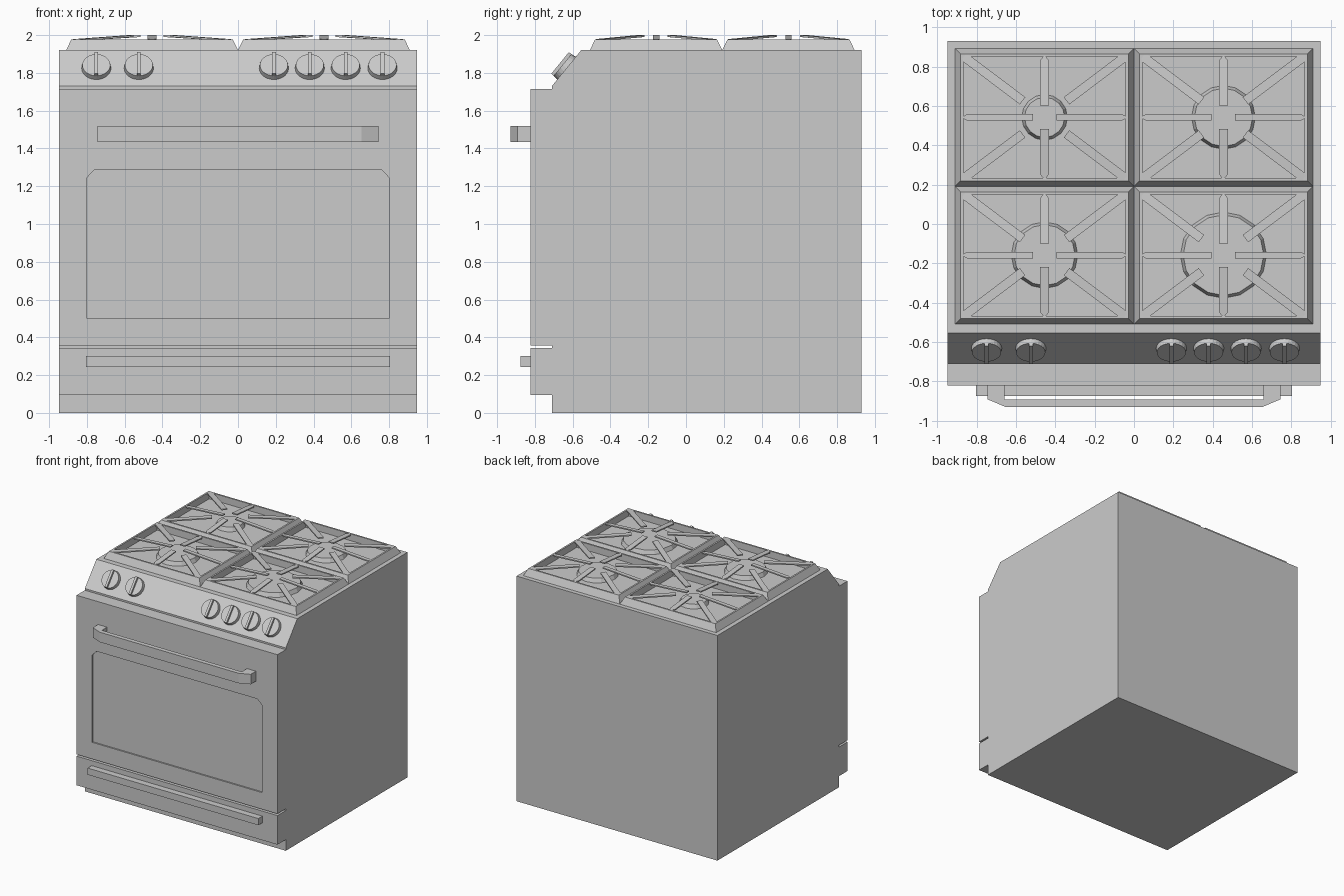
import bpy, bmesh, math
from mathutils import Vector, Matrix

if "Cube" in bpy.data.objects:
    bpy.data.objects.remove(bpy.data.objects["Cube"])


def finish(name, bm):
    bmesh.ops.recalc_face_normals(bm, faces=bm.faces)
    me = bpy.data.meshes.new(name)
    bm.to_mesh(me)
    bm.free()
    ob = bpy.data.objects.new(name, me)
    bpy.context.collection.objects.link(ob)
    return ob


def add_prism(bm, outline, offset):
    """Extrude a closed outline of 3D points along an offset vector."""
    a = [bm.verts.new(p) for p in outline]
    b = [bm.verts.new(Vector(p) + Vector(offset)) for p in outline]
    bm.faces.new(a)
    bm.faces.new(b)
    for i in range(len(a)):
        j = (i + 1) % len(a)
        bm.faces.new((a[i], a[j], b[j], b[i]))


def prism(name, outline, offset):
    bm = bmesh.new()
    add_prism(bm, outline, offset)
    return finish(name, bm)


def box(name, x, y0, y1, z0, z1):
    return prism(name, [(-x, y0, z0), (x, y0, z0), (x, y1, z0), (-x, y1, z0)], (0, 0, z1 - z0))


# Cabinet with sloped control panel
W, TOP = 0.948, 1.92
side = [(-0.71, 0), (-0.71, 1.73), (-0.555, TOP), (0.93, TOP), (0.93, 0)]
prism("cabinet", [(-W, y, z) for y, z in side], (2 * W, 0, 0))

# Oven door with a recessed window
door = box("oven_door", W, -0.822, -0.71, 0.358, 1.715)
window = [(-0.80, 0.50), (0.80, 0.50), (0.80, 1.245), (0.76, 1.287), (-0.76, 1.287), (-0.80, 1.245)]
cutter = prism("window_cutter", [(x, -0.85, z) for x, z in window], (0, 0.04, 0))
cutter.hide_render = True
cutter.hide_viewport = True
cut = door.modifiers.new("window", 'BOOLEAN')
cut.operation, cut.solver, cut.object = 'DIFFERENCE', 'EXACT', cutter

# Drawer and handles
box("drawer", W, -0.822, -0.71, 0.095, 0.343)
box("drawer_handle", 0.805, -0.876, -0.822, 0.243, 0.30)
half = [(0.66, -0.892), (0.66, -0.822), (0.745, -0.822), (0.745, -0.892), (0.655, -0.93)]
handle = half + [(-x, y) for x, y in reversed(half)]
prism("door_handle", [(x, y, 1.435) for x, y in handle], (0, 0, 0.085))

# Control knobs: disc with a grip bar, laid on the sloped panel
tilt = Matrix.Rotation(math.atan2(0.19, 0.155), 4, 'X')
for i, x in enumerate((-0.75, -0.525, 0.19, 0.38, 0.57, 0.765)):
    bm = bmesh.new()
    bmesh.ops.create_cone(bm, cap_ends=True, segments=24, radius1=0.078, radius2=0.074,
                          depth=0.028, matrix=Matrix.Translation((0, 0, 0.013)))
    bar = [(-0.01, -0.074, 0.02), (0.01, -0.074, 0.02), (0.01, 0.074, 0.02), (-0.01, 0.074, 0.02)]
    add_prism(bm, bar, (0, 0, 0.024))
    bm.transform(Matrix.Translation((x, -0.6325, 1.825)) @ tilt)
    finish(f"knob_{i + 1}", bm)


def grate(name, x0, x1, y0, y1):
    bm = bmesh.new()
    # bevelled frame
    rings = []
    for d, z in ((0, TOP), (0.028, 1.978), (0.042, 1.978), (0.042, TOP)):
        rings.append([bm.verts.new(p) for p in ((x0 + d, y0 + d, z), (x1 - d, y0 + d, z),
                                                (x1 - d, y1 - d, z), (x0 + d, y1 - d, z))])
    for k in range(4):
        a, b = rings[k], rings[(k + 1) % 4]
        for i in range(4):
            j = (i + 1) % 4
            bm.faces.new((a[i], a[j], b[j], b[i]))
    # fingers rising towards the burner
    c = Vector(((x0 + x1) / 2, (y0 + y1) / 2))
    hx, hy = (x1 - x0) / 2 - 0.032, (y1 - y0) / 2 - 0.032
    for sx in (-1, 0, 1):
        for sy in (-1, 0, 1):
            if sx == sy == 0:
                continue
            out = Vector((sx * hx, sy * hy))
            r = 0.14 if sx and sy else 0.06
            w = 0.017 if sy == 0 else 0.023
            d = out.normalized()
            n = Vector((-d.y, d.x)) * w
            s, e = c + d * r, c + out
            pts = [(s + n, 1.99), (e - d * 0.03 + n, 1.969), (e, 1.967),
                   (e - d * 0.03 - n, 1.969), (s - n, 1.99)]
            add_prism(bm, [(p.x, p.y, z) for p, z in pts], (0, 0, 0.01))
    finish(name, bm)
    return c


# Four grates, each over a burner
for name, x0, x1, y0, y1, r in (("back_left", -0.91, 0, 0.192, 0.893, 0.117),
                                ("back_right", 0, 0.91, 0.192, 0.893, 0.163),
                                ("front_left", -0.91, 0, -0.509, 0.192, 0.17),
                                ("front_right", 0, 0.91, -0.509, 0.192, 0.22)):
    c = grate(name + "_grate", x0, x1, y0, y1)
    bm = bmesh.new()
    bmesh.ops.create_cone(bm, cap_ends=True, segments=16, radius1=r, radius2=r - 0.015, depth=0.035,
                          matrix=Matrix.Translation((c.x, c.y, TOP + 0.016)))
    finish(name + "_burner", bm)
